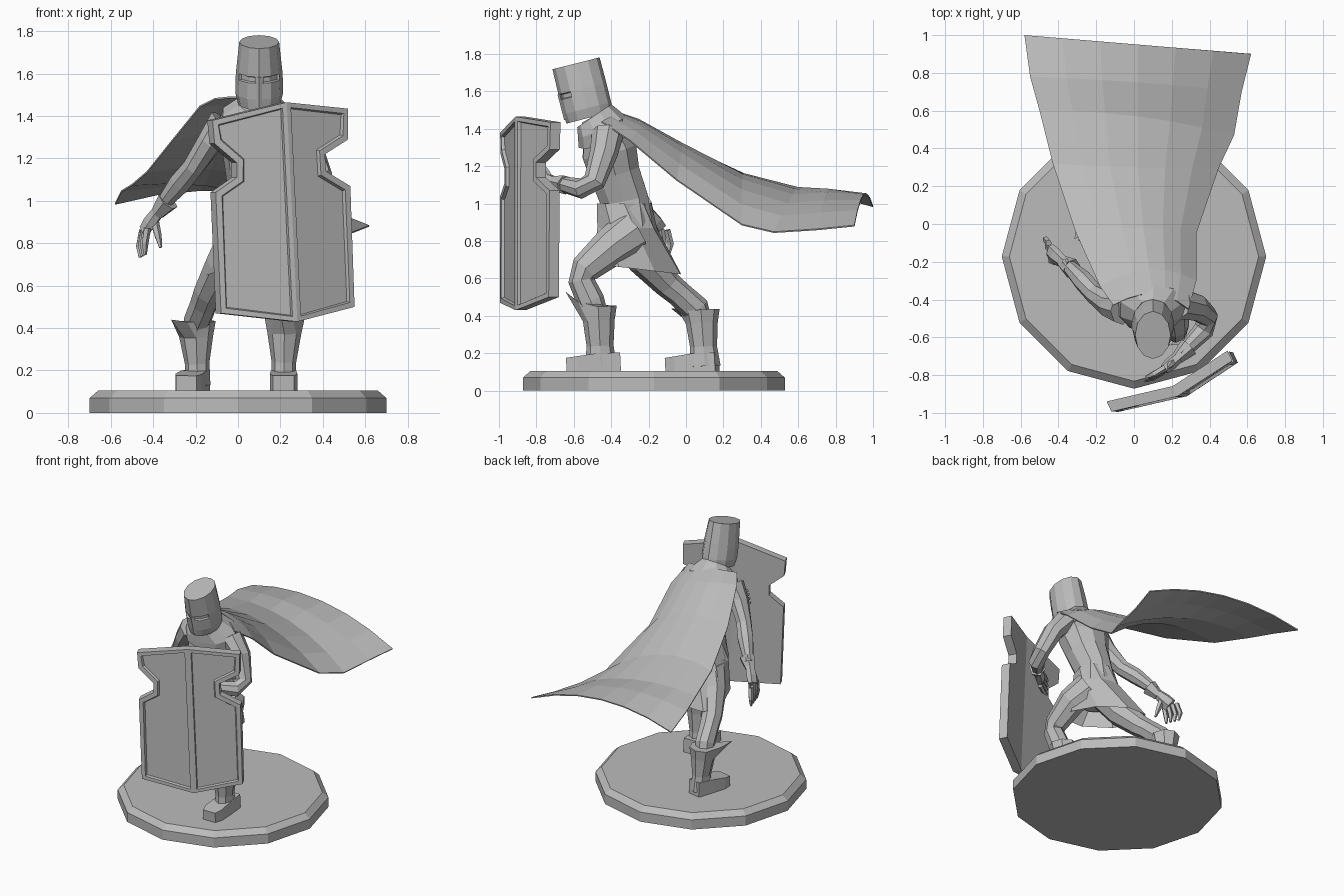
import bpy, bmesh, math
from mathutils import Vector, Matrix

cube = bpy.data.objects.get("Cube")
if cube:
    bpy.data.objects.remove(cube)

GREY = (0.5, 0.5, 0.5, 1)
mat = bpy.data.materials.new("plain grey")
mat.use_nodes = True
mat.diffuse_color = GREY
mat.node_tree.nodes["Principled BSDF"].inputs["Base Color"].default_value = GREY


def finish(name, bm):
    bmesh.ops.recalc_face_normals(bm, faces=bm.faces)
    mesh = bpy.data.meshes.new(name)
    bm.to_mesh(mesh)
    bm.free()
    mesh.materials.append(mat)
    obj = bpy.data.objects.new(name, mesh)
    bpy.context.collection.objects.link(obj)
    return obj


def loft(name, stations, sides=8, flat=False, caps=True, turn=0.0, edit=None):
    """Skin elliptical rings along a path of (x, y, z, width, depth)."""
    bm = bmesh.new()
    pts = [Vector(s[:3]) for s in stations]
    rings = []
    for i, s in enumerate(stations):
        t = Vector((0, 0, 1))
        if not flat:
            t = (pts[min(i + 1, len(pts) - 1)] - pts[max(i - 1, 0)]).normalized()
        u = Vector((1, 0, 0))
        u = (u - u.dot(t) * t).normalized()
        v = t.cross(u)
        ring = []
        for k in range(sides):
            a = math.tau * k / sides + turn
            ring.append(bm.verts.new(pts[i] + u * math.cos(a) * s[3] + v * math.sin(a) * s[4]))
        rings.append(ring)
    for a, b in zip(rings, rings[1:]):
        for k in range(sides):
            j = (k + 1) % sides
            bm.faces.new((a[k], a[j], b[j], b[k]))
    if caps:
        bm.faces.new(rings[0])
        bm.faces.new(rings[-1])
    if edit:
        bmesh.ops.recalc_face_normals(bm, faces=bm.faces)
        edit(bm, rings)
    return finish(name, bm)


# Round base with a chamfered upper rim
loft("base", [(0, -.172, 0, .7, .7), (0, -.172, .07, .7, .7),
              (0, -.172, .105, .66, .66)], sides=12, flat=True)

# Torso, hunched forward
loft("torso", [(.06, -.31, .78, .13, .13), (.06, -.32, .88, .15, .15),
               (.07, -.33, 1.02, .115, .135), (.08, -.38, 1.16, .145, .14),
               (.09, -.41, 1.28, .175, .155), (.1, -.44, 1.38, .16, .12),
               (.1, -.49, 1.47, .08, .08)], sides=10)
loft("collar", [(.09, -.43, 1.34, .19, .15), (.1, -.45, 1.41, .18, .14),
                (.1, -.49, 1.47, .1, .11)], sides=10, turn=.3)


# Great helm with a recessed eye slit
def cut_slit(bm, rings):
    band = [f for f in bm.faces
            if all(v in rings[2] or v in rings[3] for v in f.verts)
            and f.calc_center_median().y < -.62]
    bmesh.ops.inset_region(bm, faces=band, thickness=.005, depth=-.012)


loft("helm", [(.1, -.515, 1.46, .1, .128), (.1, -.528, 1.51, .113, .132),
              (.1, -.547, 1.585, .111, .132), (.1, -.554, 1.615, .109, .132),
              (.1, -.588, 1.75, .094, .13)], sides=12, edit=cut_slit)
loft("helm_ridge", [(.1, -.64, 1.45, .02, .012), (.1, -.675, 1.585, .02, .012)],
     sides=4)


# Skirt stretched along the stride, from the front thigh to the rear thigh
def follow_stride(bm, rings):
    for ring, angle in zip(rings[1:], (15, 33)):
        centre = sum((v.co for v in ring), Vector()) / len(ring)
        bmesh.ops.rotate(bm, verts=ring, cent=centre,
                         matrix=Matrix.Rotation(math.radians(angle), 3, "Z"))
    for v in rings[-1]:
        v.co.z -= .12 * (v.co.y + .26)


loft("skirt", [(.07, -.33, 1.0, .125, .145), (.06, -.315, .87, .16, .165),
               (.03, -.26, .65, .17, .28)], sides=8, flat=True, caps=False,
     edit=follow_stride)

# Legs
loft("left_leg", [(.14, -.29, .85, .1, .12), (.2, -.4, .77, .09, .105),
                  (.22, -.54, .65, .072, .08), (.22, -.56, .59, .065, .07),
                  (.22, -.51, .48, .065, .075), (.22, -.47, .38, .05, .06)])
loft("right_leg", [(0, -.3, .84, .09, .11), (-.07, -.22, .7, .085, .095),
                   (-.14, -.1, .57, .07, .075), (-.16, -.04, .52, .065, .07),
                   (-.19, .05, .44, .065, .075), (-.21, .09, .33, .05, .06)])


# Boots with a pointed cuff
def boot(side, ankle, top, heel, toe, spur):
    def pull_spur(bm, rings):
        target = Vector(spur)
        near = sorted(rings[-1], key=lambda v: (v.co - target).length)
        for v, pull in zip(near, (1, .35, .35)):
            v.co = v.co.lerp(target, pull)

    a, b = Vector(ankle), Vector(top)
    loft(side + "_boot_shaft", [(a.x, a.y, .13, .06, .085),
                                (*a.lerp(b, .3), .058, .072),
                                (*a.lerp(b, .75), .08, .085),
                                (*b, .095, .1)], sides=8, edit=pull_spur)
    h, t = Vector(heel), Vector(toe)
    loft(side + "_foot", [(*h, .07, .07), (*h.lerp(t, .45), .085, .072),
                          (*h.lerp(t, .8), .092, .058), (*t, .07, .05)],
         sides=4, turn=math.pi / 4)


boot("left", (.215, -.455, .15), (.22, -.47, .45),
     (.215, -.35, .155), (.215, -.64, .14), (.19, -.645, .53))
boot("right", (-.19, .1, .15), (-.2, .08, .43),
     (-.18, .165, .155), (-.245, -.1, .14), (-.315, -.08, .44))

# Arms and flared gauntlet cuffs
loft("right_arm", [(-.06, -.45, 1.37, .08, .085), (-.13, -.43, 1.28, .062, .07),
                   (-.21, -.37, 1.16, .052, .055), (-.27, -.3, 1.09, .055, .055),
                   (-.36, -.21, .98, .033, .035)])
loft("left_arm", [(.24, -.42, 1.37, .08, .085), (.33, -.44, 1.27, .065, .075),
                  (.39, -.49, 1.12, .055, .06), (.37, -.56, 1.08, .055, .055),
                  (.25, -.69, 1.11, .035, .038)])
loft("right_cuff", [(-.33, -.235, 1.0, .055, .055), (-.38, -.2, .94, .034, .034)],
     sides=6)
loft("left_cuff", [(.29, -.65, 1.1, .055, .055), (.23, -.71, 1.115, .034, .034)],
     sides=6)


# Hands: a palm, four curled fingers and a thumb
def hand(side, wrist, knuckles, tip, spread, thumb):
    w, k, t, s = map(Vector, (wrist, knuckles, tip, spread))
    loft(side + "_palm", [(*w, .03, .03), (*w.lerp(k, .6), .035, .048),
                          (*k, .028, .052)], sides=6)
    for i in range(4):
        off = s * (i - 1.5)
        mid = k.lerp(t, .5) + off * 1.15 + (k - w) * .12
        loft(f"{side}_finger_{i + 1}", [(*(k + off), .018, .018), (*mid, .017, .017),
                                        (*(t + off), .008, .008)], sides=5)
    th = Vector(thumb)
    m = w.lerp(k, .4)
    loft(side + "_thumb", [(*m, .022, .022), (*m.lerp(th, .6), .018, .018),
                           (*th, .008, .008)], sides=5)


hand("right", (-.37, -.205, .96), (-.44, -.15, .865), (-.45, -.14, .74),
     (-.008, .033, -.004), (-.365, -.215, .78))
hand("left", (.25, -.69, 1.11), (.16, -.77, 1.12), (.06, -.82, 1.11),
     (.003, .006, .03), (.18, -.76, 1.2))

# Folded shield with notched sides and recessed panels
fold = [(.23, 1.465), (.28, .43)]
left_edge = [(-.08, .47), (-.105, 1.04), (-.005, 1.11), (-.005, 1.18), (-.11, 1.27), (-.12, 1.38)]
right_edge = [(.55, .5), (.53, 1.07), (.415, 1.14), (.41, 1.22), (.52, 1.29), (.52, 1.435)]


def shield_point(x, z):
    d = x - (.23 + (1.465 - z) * .048)
    return Vector((x, -.912 + d * (.23 if d < 0 else .65), z))


bm = bmesh.new()
spine = [bm.verts.new(shield_point(*p)) for p in fold]
halves = []
for edge in (left_edge, right_edge):
    halves.append(bm.faces.new(spine + [bm.verts.new(shield_point(*p)) for p in edge]))
bmesh.ops.recalc_face_normals(bm, faces=bm.faces)
if halves[0].normal.y > 0:
    bmesh.ops.reverse_faces(bm, faces=halves)
back = bmesh.ops.extrude_face_region(bm, geom=halves, use_keep_orig=True)["geom"]
for v in (g for g in back if isinstance(g, bmesh.types.BMVert)):
    v.co += Vector((-.025, .054, 0))
bmesh.ops.recalc_face_normals(bm, faces=bm.faces)
front = [f for f in bm.faces if len(f.verts) == 8 and f.normal.y < 0]
for rim, depth in ((.034, 0), (.008, -.016)):
    bmesh.ops.inset_individual(bm, faces=front, thickness=rim, depth=depth)
finish("shield", bm)

# Billowing cape: left, middle and right point of each row
rows = [((-.11, -.43, 1.485), (.1, -.37, 1.49), (.29, -.45, 1.44)),
        ((-.18, -.33, 1.45), (.08, -.24, 1.44), (.33, -.3, 1.34)),
        ((-.31, -.04, 1.29), (.05, -.02, 1.31), (.33, -.05, 1.13)),
        ((-.43, .32, 1.14), (.02, .3, 1.13), (.45, .3, .89)),
        ((-.5, .6, 1.08), (.02, .57, 1.05), (.53, .47, .85)),
        ((-.55, .78, 1.05), (.02, .75, 1.06), (.57, .7, .865)),
        ((-.58, 1, .99), (.02, .95, 1.05), (.62, .9, .885))]
COLS = 6
bm = bmesh.new()
grid = []
for row in rows:
    a, m, b = map(Vector, row)
    c = m * 2 - (a + b) / 2
    line = []
    for i in range(COLS + 1):
        t = i / COLS
        line.append(bm.verts.new(a * (1 - t) ** 2 + c * 2 * t * (1 - t) + b * t * t))
    grid.append(line)
for p, q in zip(grid, grid[1:]):
    for i in range(COLS):
        bm.faces.new((p[i], p[i + 1], q[i + 1], q[i]))
cape = finish("cape", bm)
thick = cape.modifiers.new("thickness", "SOLIDIFY")
thick.thickness = .008
